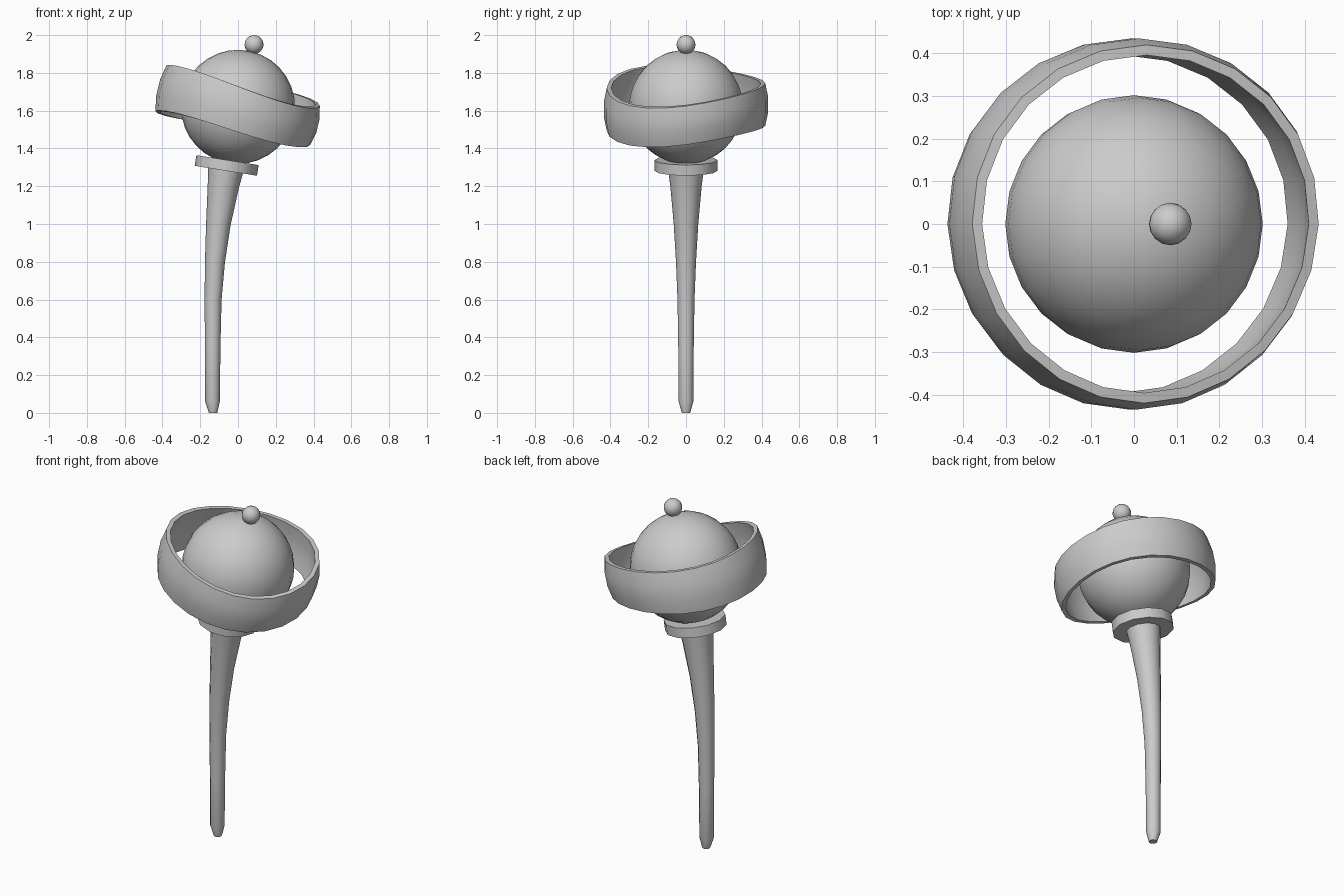
import bpy, bmesh, math
from mathutils import Matrix, Vector

cube = bpy.data.objects.get("Cube")
if cube:
    bpy.data.objects.remove(cube, do_unlink=True)

grey = bpy.data.materials.new("plain_grey")
grey.use_nodes = True
colour = (0.6, 0.6, 0.6, 1)
grey.diffuse_color = colour
grey.node_tree.nodes["Principled BSDF"].inputs["Base Color"].default_value = colour


def finish(name, bm, angle=40):
    bmesh.ops.recalc_face_normals(bm, faces=bm.faces)
    mesh = bpy.data.meshes.new(name)
    bm.to_mesh(mesh)
    bm.free()
    mesh.materials.append(grey)
    obj = bpy.data.objects.new(name, mesh)
    bpy.context.collection.objects.link(obj)
    bpy.ops.object.select_all(action="DESELECT")
    obj.select_set(True)
    bpy.context.view_layer.objects.active = obj
    bpy.ops.object.shade_smooth_by_angle(angle=math.radians(angle))


def tilt(degrees, x, z):
    return Matrix.Translation((x, 0, z)) @ Matrix.Rotation(math.radians(degrees), 4, "Y")


def ball(name, radius, x, z, segments, rings):
    bm = bmesh.new()
    bmesh.ops.create_uvsphere(bm, u_segments=segments, v_segments=rings,
                              radius=radius, matrix=tilt(13, x, z))
    finish(name, bm)


def bridge(bm, a, b):
    for i in range(len(a)):
        j = (i + 1) % len(a)
        bm.faces.new((a[i], a[j], b[j], b[i]))


ball("globe", 0.302, 0, 1.62, 24, 16)
ball("top_bead", 0.05, 0.085, 1.95, 16, 10)

# Tilted band around the globe: closed bulged profile, slightly twisted
profile = [(0.42, -0.115), (0.435, -0.04), (0.435, 0.04), (0.42, 0.115),
           (0.396, 0.115), (0.408, 0.04), (0.408, -0.04), (0.396, -0.115)]
bm = bmesh.new()
loops = []
for r, h in profile:
    loop = []
    for i in range(24):
        a = math.tau * i / 24
        x, y = r * math.cos(a), r * math.sin(a)
        height = h * (1 - 0.2 * x)
        loop.append(bm.verts.new((x, y, height + 0.25 * x * y + 0.03 * y)))
    loops.append(loop)
for k in range(len(loops)):
    bridge(bm, loops[k - 1], loops[k])
bm.transform(tilt(13.5, 0, 1.62))
finish("band", bm)

# Collar under the globe
bm = bmesh.new()
bmesh.ops.create_cone(bm, cap_ends=True, segments=12, radius1=0.167, radius2=0.167,
                      depth=0.057, matrix=tilt(9, -0.06, 1.31))
finish("collar", bm)

# Bent, tapering handle: x, z, radius, tilt of each cross-section
path = [(-0.132, 0, 0.022, 0), (-0.135, 0.06, 0.039, 0), (-0.134, 0.35, 0.041, 0),
        (-0.132, 0.6, 0.045, 2), (-0.122, 0.8, 0.053, 4), (-0.104, 1.0, 0.065, 6),
        (-0.078, 1.2, 0.083, 8), (-0.064, 1.3, 0.096, 9)]
bm = bmesh.new()
loops = []
for x, z, r, lean in path:
    place = tilt(lean, x, z)
    loops.append([bm.verts.new(place @ Vector((r * math.cos(math.tau * i / 12),
                                               r * math.sin(math.tau * i / 12), 0)))
                  for i in range(12)])
for a, b in zip(loops, loops[1:]):
    bridge(bm, a, b)
bm.faces.new(loops[0])
bm.faces.new(loops[-1])
finish("handle", bm)
